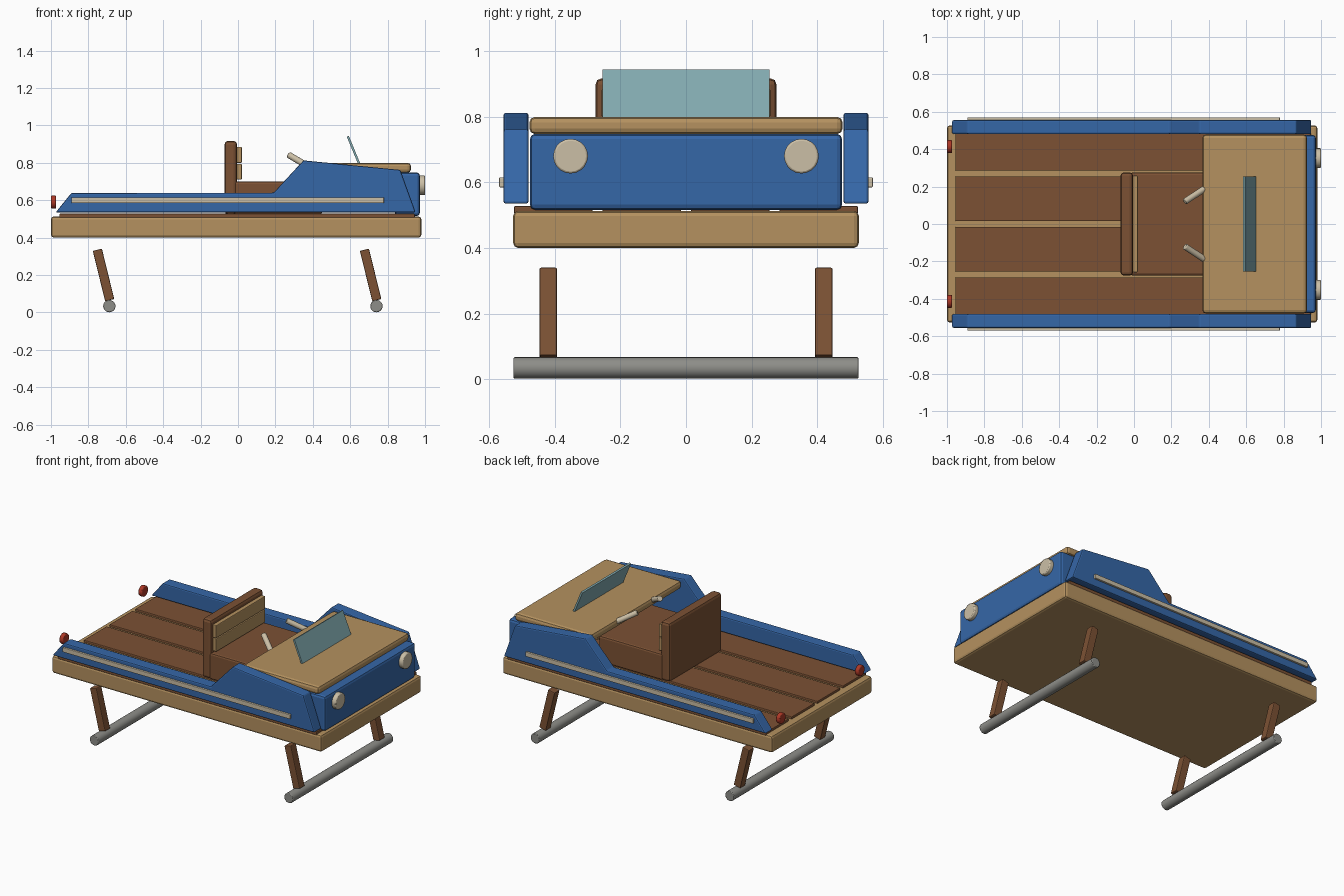
import bpy, bmesh, math
from mathutils import Vector

cube = bpy.data.objects.get("Cube")
if cube:
    bpy.data.objects.remove(cube, do_unlink=True)


def material(name, rgb):
    m = bpy.data.materials.new(name)
    m.use_nodes = True
    m.diffuse_color = (*rgb, 1)
    m.node_tree.nodes["Principled BSDF"].inputs["Base Color"].default_value = (*rgb, 1)
    return m


BLUE = material("blue paint", (0.036, 0.135, 0.39))
TAN = material("light wood", (0.46, 0.285, 0.115))
BROWN = material("dark wood", (0.2, 0.083, 0.034))
GREY = material("grey metal", (0.27, 0.27, 0.25))
CREAM = material("cream", (0.6, 0.52, 0.38))
GLASS = material("teal glass", (0.22, 0.4, 0.43))
RED = material("red lamp", (0.42, 0.04, 0.02))


def finish(name, bm, mat, bevel=0, segments=2):
    bmesh.ops.recalc_face_normals(bm, faces=bm.faces)
    mesh = bpy.data.meshes.new(name)
    bm.to_mesh(mesh)
    bm.free()
    mesh.materials.append(mat)
    ob = bpy.data.objects.new(name, mesh)
    bpy.context.collection.objects.link(ob)
    if bevel:
        mod = ob.modifiers.new("soft edges", "BEVEL")
        mod.width, mod.segments = bevel, segments
        mod.limit_method = "ANGLE"
        mod.angle_limit = math.radians(35)
    return ob


def box(name, x, y, z, mat, bevel=0.0, segments=2):
    """Box from its ranges along the three axes."""
    bm = bmesh.new()
    bmesh.ops.create_cube(bm, size=1)
    for v in bm.verts:
        v.co = [r[0] + (c + 0.5) * (r[1] - r[0]) for c, r in zip(v.co, (x, y, z))]
    return finish(name, bm, mat, bevel, segments)


def extrude_side(name, profile, y0, y1, mat, bevel=0.0):
    """Side profile in x and z, extruded across y."""
    bm = bmesh.new()
    face = bm.faces.new([bm.verts.new((x, y0, z)) for x, z in profile])
    out = bmesh.ops.extrude_face_region(bm, geom=[face])
    for v in out["geom"]:
        if isinstance(v, bmesh.types.BMVert):
            v.co.y = y1
    return finish(name, bm, mat, bevel)


def rod(name, a, b, radius, mat, bevel=0.004, sides=20):
    """Round bar between two points."""
    a, b = Vector(a), Vector(b)
    bm = bmesh.new()
    bmesh.ops.create_cone(bm, cap_ends=True, segments=sides, radius1=radius,
                          radius2=radius, depth=(b - a).length)
    bm.transform((b - a).to_track_quat("Z", "Y").to_matrix().to_4x4())
    bmesh.ops.translate(bm, verts=bm.verts, vec=(a + b) / 2)
    ob = finish(name, bm, mat, bevel)
    bpy.ops.object.select_all(action="DESELECT")
    ob.select_set(True)
    bpy.context.view_layer.objects.active = ob
    bpy.ops.object.shade_smooth_by_angle(angle=math.radians(35))
    return ob


def slanted(name, top, bottom, width, y0, y1, mat, bevel):
    """Bar tilted in the side plane, between two centre points."""
    t, b = Vector(top), Vector(bottom)
    d = (t - b).normalized()
    n = Vector((-d.y, d.x)) * width / 2
    return extrude_side(name, [t + n, t - n, b - n, b + n], y0, y1, mat, bevel)


# Bed and floor planks
box("bed", (-1, 0.98), (-0.527, 0.527), (0.4, 0.513), TAN, 0.015)
for i in range(4):
    c = (i - 1.5) * 0.27
    box(f"plank_{i + 1}", (-0.955, 0.945), (c - 0.12, c + 0.12), (0.505, 0.528), BROWN, 0.005)

# Seat and backrest
box("seat", (-0.02, 0.45), (-0.275, 0.275), (0.525, 0.7), BROWN, 0.012)
box("backrest", (-0.072, -0.005), (-0.276, 0.276), (0.525, 0.917), BROWN, 0.018)
for i, z in enumerate((0.71, 0.8)):
    box(f"backrest_slat_{i + 1}", (-0.008, 0.021), (-0.258, 0.258),
        (z, z + 0.09 - 0.005), TAN, 0.005)

# Nose panel, hood and windscreen
box("nose_panel", (0.84, 0.972), (-0.476, 0.476), (0.516, 0.748), BLUE, 0.016)
box("hood", (0.365, 0.925), (-0.478, 0.478), (0.747, 0.8), TAN, 0.018)
slanted("windscreen", (0.587, 0.942), (0.652, 0.785), 0.012, -0.255, 0.255, GLASS, 0)

# Parts repeated on both sides
rail = [(-0.975, 0.535), (-0.89, 0.64), (0.19, 0.64),
        (0.35, 0.813), (0.868, 0.762), (0.95, 0.535)]
for side, s in (("left", 1), ("right", -1)):
    # The front faces -y, so the model's left is +x and +y is its back
    end = "back" if s > 0 else "front"
    extrude_side(f"{end}_rail", rail, s * 0.48, s * 0.557, BLUE, 0.008)
    box(f"{end}_trim", (-0.89, 0.78), sorted((s * 0.55, s * 0.57)), (0.585, 0.615), CREAM, 0.003)
    rod(f"{end}_headlamp", (0.965, s * 0.352, 0.68), (1, s * 0.352, 0.68), 0.053, CREAM, 0.006)
    rod(f"{end}_tail_lamp", (-1, s * 0.414, 0.59), (-0.972, s * 0.414, 0.59), 0.035, RED, 0.006)
    rod(f"{end}_handle", (0.272, s * 0.12, 0.842), (0.385, s * 0.194, 0.775), 0.017, CREAM)

# Legs on round crossbars
for side, x in (("right", -0.688), ("left", 0.74)):
    rod(f"{side}_crossbar", (x, -0.526, 0.034), (x, 0.526, 0.034), 0.033, GREY)
    for end, s in (("back", 1), ("front", -1)):
        slanted(f"{side}_{end}_leg", (x - 0.064, 0.335), (x + 0.002, 0.066), 0.05,
                s * 0.393, s * 0.447, BROWN, 0.005)
